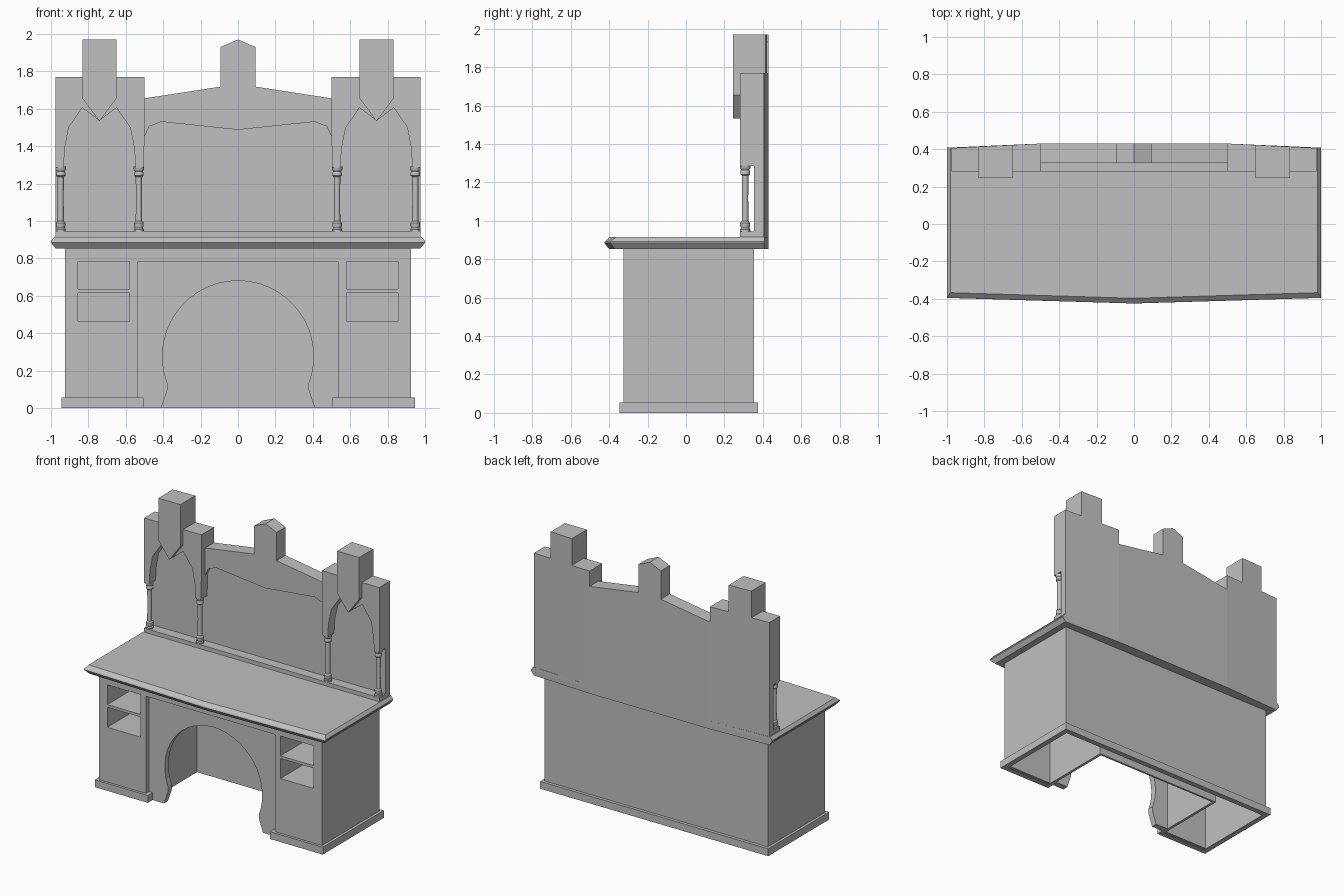
import bpy, bmesh, math

if "Cube" in bpy.data.objects:
    bpy.data.objects.remove(bpy.data.objects["Cube"])

mat = bpy.data.materials.new("plain grey")
mat.diffuse_color = (0.53, 0.53, 0.53, 1)
mat.use_nodes = True
mat.node_tree.nodes["Principled BSDF"].inputs["Base Color"].default_value = mat.diffuse_color


def mesh_object(name, bm):
    bmesh.ops.recalc_face_normals(bm, faces=bm.faces)
    me = bpy.data.meshes.new(name)
    bm.to_mesh(me)
    bm.free()
    me.materials.append(mat)
    ob = bpy.data.objects.new(name, me)
    bpy.context.collection.objects.link(ob)
    return ob


def box(name, x0, x1, y0, y1, z0, z1):
    bm = bmesh.new()
    bmesh.ops.create_cube(bm, size=1)
    for v in bm.verts:
        v.co = ((x0 + x1) / 2 + v.co.x * (x1 - x0),
                (y0 + y1) / 2 + v.co.y * (y1 - y0),
                (z0 + z1) / 2 + v.co.z * (z1 - z0))
    return mesh_object(name, bm)


def board(name, loops, y0, y1, swept_back=False):
    """Outline (with optional holes) in x,z extruded from y0 to y1."""
    cu = bpy.data.curves.new(name, 'CURVE')
    cu.dimensions = '2D'
    cu.fill_mode = 'BOTH'
    cu.extrude = (y1 - y0) / 2
    for pts in loops:
        sp = cu.splines.new('POLY')
        sp.points.add(len(pts) - 1)
        for p, (x, z) in zip(sp.points, pts):
            p.co = (x, z, 0, 1)
        sp.use_cyclic_u = True
    tmp = bpy.data.objects.new(name + "_outline", cu)
    bpy.context.collection.objects.link(tmp)
    dg = bpy.context.evaluated_depsgraph_get()
    me = bpy.data.meshes.new_from_object(tmp.evaluated_get(dg))
    bm = bmesh.new()
    bm.from_mesh(me)
    bpy.data.objects.remove(tmp)
    bpy.data.meshes.remove(me)
    for v in bm.verts:
        x, z, d = v.co
        y = (y0 + y1) / 2 - d
        if swept_back and d < 0:
            y -= max(0, abs(x) - 0.5) * 0.05
        v.co = (x, y, z)
    bmesh.ops.remove_doubles(bm, verts=bm.verts, dist=1e-5)
    for f in bm.faces:
        f.material_index = 0
        f.smooth = False
    return mesh_object(name, bm)


def flip(pts, s):
    return [(s * x, z) for x, z in pts]


def rect(x0, x1, z0, z1):
    return [(x0, z0), (x1, z0), (x1, z1), (x0, z1)]


# Cabinet front with open pigeonholes and the wide knee bay
holes = [rect(s * 0.58, s * 0.855, z0, z1) for s in (-1, 1)
         for z0, z1 in ((0.465, 0.615), (0.635, 0.783))]
front = [(-0.925, 0.003), (-0.535, 0.003), (-0.535, 0.783), (0.535, 0.783),
         (0.535, 0.003), (0.925, 0.003), (0.925, 0.855), (-0.925, 0.855)]
board("cabinet_front", [front] + holes, -0.326, -0.288)

# Pigeonhole linings, open at the front
for i, h in enumerate(holes):
    bm = bmesh.new()
    a = [bm.verts.new((x, -0.32, z)) for x, z in h]
    b = [bm.verts.new((x, 0.15, z)) for x, z in h]
    for k in range(4):
        bm.faces.new((a[k], a[k - 1], b[k - 1], b[k]))
    bm.faces.new(b)
    mesh_object("pigeonhole_%d" % i, bm)

# Recessed arch panel with flared feet
arch = [(-0.41, 0), (-0.376, 0.10), (-0.378, 0.13)]
for k in range(29):
    t = math.radians(201 - k * 222 / 28)
    arch.append((0.404 * math.cos(t), 0.276 + 0.404 * math.sin(t)))
arch += [(0.378, 0.13), (0.376, 0.10), (0.41, 0)]
board("arch_panel", [[(-0.535, 0.8), (-0.535, 0)] + arch + [(0.535, 0), (0.535, 0.8)]],
      -0.29, -0.245)

# Carcass walls, hollow underneath
box("cabinet_back", -0.925, 0.925, 0.335, 0.353, 0.003, 0.855)
box("knee_back", -0.53, 0.53, 0.25, 0.265, 0, 0.855)
box("plinth_back", -0.945, 0.945, 0.335, 0.376, 0, 0.055)
for s, side in ((-1, "left"), (1, "right")):
    def sbox(name, x0, x1, *r):
        box(side + "_" + name, min(s * x0, s * x1), max(s * x0, s * x1), *r)
    sbox("cabinet_side", 0.905, 0.925, -0.326, 0.353, 0.003, 0.855)
    sbox("knee_wall", 0.515, 0.535, -0.288, 0.265, 0, 0.855)
    sbox("plinth_side", 0.905, 0.945, -0.345, 0.376, 0, 0.055)
    sbox("plinth_front", 0.505, 0.945, -0.345, -0.305, 0, 0.055)
    sbox("plinth_return", 0.505, 0.535, -0.345, -0.285, 0, 0.055)

# Table top: bowed front, moulded edge
bm = bmesh.new()
rings = []
for z, dx, dy in ((0.853, 0.025, 0.025), (0.884, 0, 0), (0.892, 0, 0.003), (0.915, 0.018, 0.028)):
    fp = [(-1 + dx, -0.395 + dy), (0, -0.425 + dy), (1 - dx, -0.395 + dy),
          (1 - dx, 0.408), (0.5, 0.43), (-0.5, 0.43), (-1 + dx, 0.408)]
    rings.append([bm.verts.new((x, y, z)) for x, y in fp])
for lo, hi in zip(rings, rings[1:]):
    for k in range(7):
        bm.faces.new((lo[k - 1], lo[k], hi[k], hi[k - 1]))
bm.faces.new(rings[0])
bm.faces.new(rings[-1])
mesh_object("table_top", bm)
box("ledge", -0.975, 0.975, 0.28, 0.36, 0.91, 0.945)

# Centre of the upper back, with gabled post, and its valance
crest = [(0.5, 1.655), (0.093, 1.718), (0.093, 1.93), (0, 1.97),
         (-0.093, 1.93), (-0.093, 1.718), (-0.5, 1.655)]
board("back_centre", [[(-0.5, 0.9), (0.5, 0.9)] + crest], 0.355, 0.43)
swag = [(-0.505, 1.44), (-0.475, 1.505), (-0.41, 1.53), (0, 1.487),
        (0.41, 1.53), (0.475, 1.505), (0.505, 1.44)]
board("valance", [swag + crest], 0.325, 0.356)

# Side bays: back, arched frame, tower and columns
bay_back = [(0.5, 0.9), (0.975, 0.9), (0.975, 1.77), (0.832, 1.77),
            (0.832, 1.97), (0.65, 1.97), (0.65, 1.77), (0.5, 1.77)]
bay_frame = [(0.975, 1.77), (0.975, 1.285), (0.932, 1.285), (0.926, 1.39), (0.905, 1.5),
             (0.833, 1.605), (0.741, 1.536), (0.65, 1.605), (0.577, 1.5),
             (0.554, 1.39), (0.548, 1.285), (0.505, 1.285), (0.5, 1.44), (0.5, 1.77)]
tower = [(0.65, 1.97), (0.65, 1.655), (0.741, 1.533), (0.832, 1.655), (0.832, 1.97)]
turning = [(0, 0.94), (0.027, 0.94), (0.027, 0.955), (0.022, 0.962), (0.026, 0.975),
           (0.026, 0.99), (0.017, 1.0), (0.016, 1.12), (0.017, 1.235), (0.025, 1.242),
           (0.025, 1.258), (0.021, 1.265), (0.028, 1.275), (0.028, 1.29), (0, 1.29)]
for s, side in ((-1, "left"), (1, "right")):
    board(side + "_bay_back", [flip(bay_back, s)], 0.355, 0.43, True)
    board(side + "_bay_frame", [flip(bay_frame, s)], 0.28, 0.356)
    board(side + "_tower", [flip(tower, s)], 0.245, 0.356)
    for cx, pos in ((0.53, "inner"), (0.948, "outer")):
        bm = bmesh.new()
        vs = [bm.verts.new((s * cx + r, 0.308, z)) for r, z in turning]
        es = [bm.edges.new(p) for p in zip(vs, vs[1:])]
        bmesh.ops.spin(bm, geom=vs + es, cent=(s * cx, 0.308, 0), axis=(0, 0, 1),
                       angle=2 * math.pi, steps=16)
        bmesh.ops.remove_doubles(bm, verts=bm.verts, dist=1e-5)
        col = mesh_object("%s_%s_column" % (side, pos), bm)
        bpy.ops.object.select_all(action='DESELECT')
        col.select_set(True)
        bpy.context.view_layer.objects.active = col
        bpy.ops.object.shade_smooth_by_angle(angle=math.radians(35))
